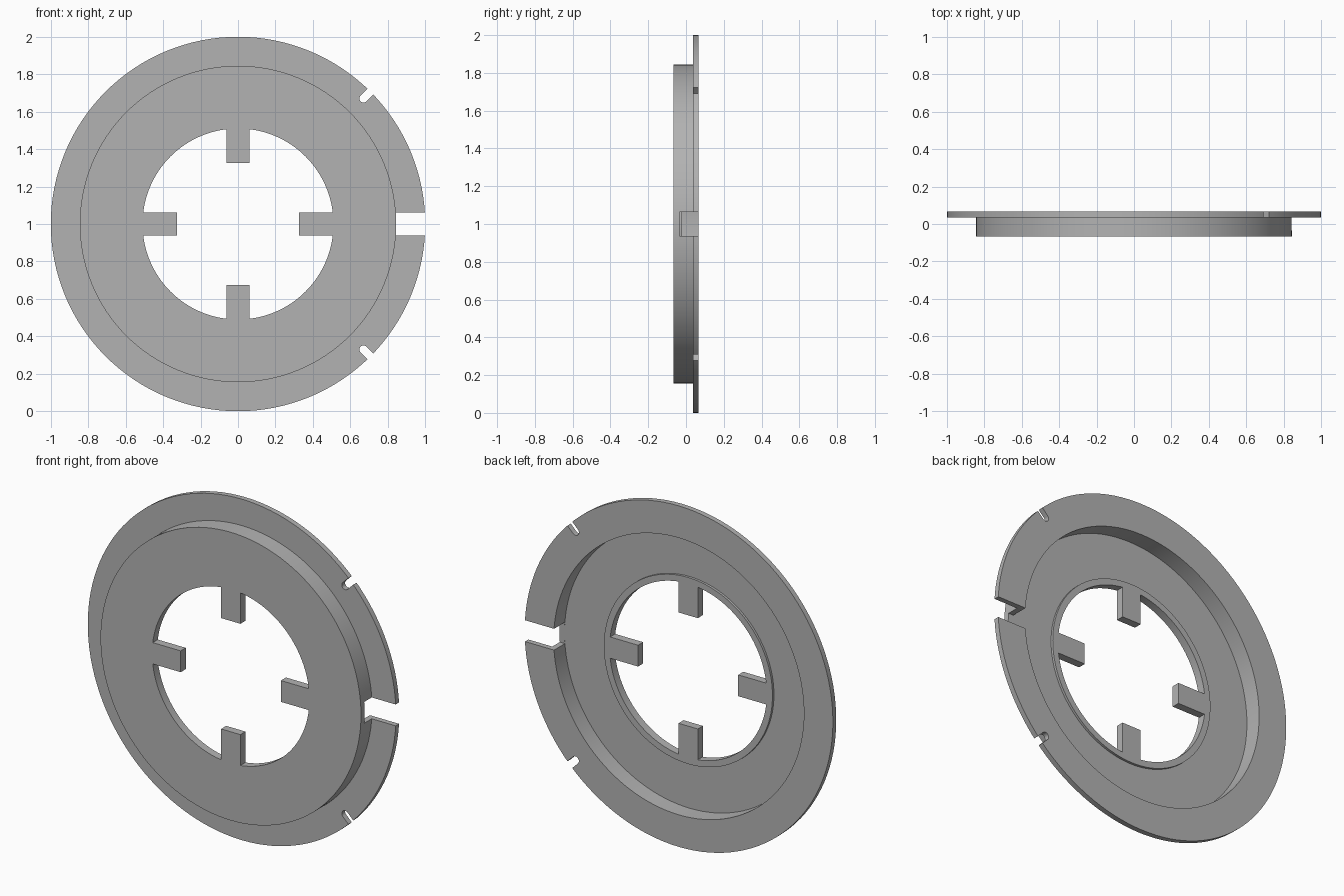
import bpy, bmesh, math
from mathutils import Matrix, Vector

cube = bpy.data.objects.get("Cube")
if cube:
    bpy.data.objects.remove(cube, do_unlink=True)

CENTRE = Vector((0, 0, 1))
FRONT, PLATE_BACK, LIP_BACK, FLANGE_FRONT, BACK = -0.067, -0.034, -0.02, 0.036, 0.067
HOLE, LIP, WALL_IN, WALL_OUT, RIM = 0.51, 0.547, 0.812, 0.845, 1.0
SEGMENTS = 128

grey = bpy.data.materials.new("plain grey")
grey.use_nodes = True
colour = (0.45, 0.45, 0.45, 1)
grey.diffuse_color = colour
grey.node_tree.nodes["Principled BSDF"].inputs["Base Color"].default_value = colour


def make_object(name, bm):
    bmesh.ops.recalc_face_normals(bm, faces=bm.faces)
    mesh = bpy.data.meshes.new(name)
    bm.to_mesh(mesh)
    bm.free()
    mesh.materials.append(grey)
    obj = bpy.data.objects.new(name, mesh)
    bpy.context.collection.objects.link(obj)
    return obj


def lathe(name, profile):
    """Revolve a closed (radius, y) profile around the y axis."""
    bm = bmesh.new()
    rings = []
    for i in range(SEGMENTS):
        a = math.tau * i / SEGMENTS
        rings.append([bm.verts.new(CENTRE + Vector((r * math.cos(a), y, r * math.sin(a))))
                      for r, y in profile])
    n = len(profile)
    for i, ring in enumerate(rings):
        after = rings[(i + 1) % SEGMENTS]
        for j in range(n):
            k = (j + 1) % n
            bm.faces.new((ring[j], ring[k], after[k], after[j]))
    return make_object(name, bm)


def radial_prism(name, outline, y0, y1, angle):
    """Extrude an outline of (radial, sideways) points in y, turned about the centre."""
    bm = bmesh.new()
    face = bm.faces.new([bm.verts.new((u, y0, v)) for u, v in outline])
    out = bmesh.ops.extrude_face_region(bm, geom=[face])
    moved = [g for g in out["geom"] if isinstance(g, bmesh.types.BMVert)]
    bmesh.ops.translate(bm, verts=moved, vec=(0, y1 - y0, 0))
    bm.transform(Matrix.Translation(CENTRE) @ Matrix.Rotation(angle, 4, 'Y'))
    return make_object(name, bm)


def bar(inner, outer, half):
    return [(inner, -half), (outer, -half), (outer, half), (inner, half)]


# Dished disc: front plate, raised lip round the hole, wall and back flange
disc = lathe("dished_disc", [
    (HOLE, FRONT), (WALL_OUT, FRONT), (WALL_OUT, FLANGE_FRONT), (RIM, FLANGE_FRONT),
    (RIM, BACK), (WALL_IN, BACK), (WALL_IN, PLATE_BACK), (LIP, PLATE_BACK),
    (LIP, LIP_BACK), (HOLE, LIP_BACK)])

# Side slots through the flange and wall
cutters = [radial_prism("slot_cutter", bar(0.79, 1.1, 0.0625), PLATE_BACK + 0.0005, 0.1, a)
           for a in (0, math.pi)]

# Round-ended notches on the diagonals of the flange
radius, middle = 0.022, 0.948
arc = [math.pi / 2 + math.pi * i / 12 for i in range(13)]
notch = [(middle + radius * math.cos(a), radius * math.sin(a)) for a in arc]
notch += [(1.1, -radius), (1.1, radius)]
cutters += [radial_prism("notch_cutter", notch, 0, 0.1, math.pi * (0.25 + i / 2))
            for i in range(4)]

bpy.context.view_layer.objects.active = disc
for cutter in cutters:
    cutter.hide_render = True
    mod = disc.modifiers.new("cut", 'BOOLEAN')
    mod.operation = 'DIFFERENCE'
    mod.solver = 'EXACT'
    mod.object = cutter
    bpy.ops.object.modifier_apply(modifier=mod.name)
    bpy.data.objects.remove(cutter, do_unlink=True)

# Four tabs pointing into the hole
for i, side in enumerate(("left", "bottom", "right", "top")):
    radial_prism(side + "_tab", bar(0.325, 0.512, 0.0625), FRONT, LIP_BACK, i * math.pi / 2)

# Smooth round walls, sharp edges
bpy.ops.object.select_all(action='DESELECT')
disc.select_set(True)
bpy.context.view_layer.objects.active = disc
bpy.ops.object.shade_smooth_by_angle(angle=math.radians(30))
